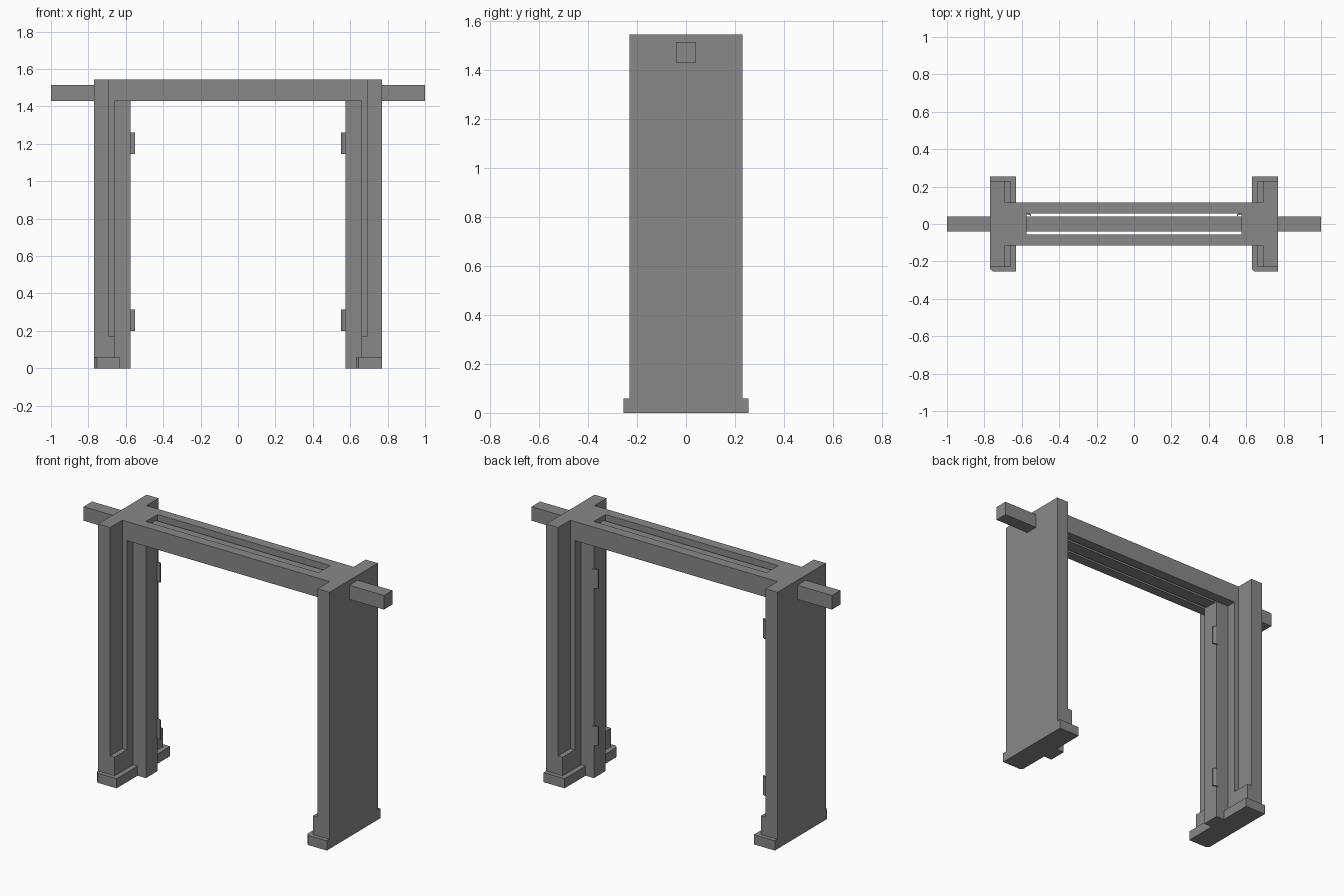
import bpy
import bmesh

old = bpy.data.objects.get("Cube")
if old:
    bpy.data.objects.remove(old, do_unlink=True)

# One plain grey material
grey = bpy.data.materials.new("plain_grey")
grey.use_nodes = True
colour = (0.25, 0.25, 0.25, 1)
grey.diffuse_color = colour
grey.node_tree.nodes["Principled BSDF"].inputs["Base Color"].default_value = colour

TOP = 1.545
BEAM_BOTTOM = 1.43


def prism(name, outline, z0, z1, side=1):
    """Extrude a plan outline upward; side -1 mirrors it across x."""
    bm = bmesh.new()
    face = bm.faces.new([bm.verts.new((x * side, y, z0)) for x, y in outline])
    grown = bmesh.ops.extrude_face_region(bm, geom=[face])
    for v in grown["geom"]:
        if isinstance(v, bmesh.types.BMVert):
            v.co.z = z1
    bmesh.ops.recalc_face_normals(bm, faces=bm.faces)
    mesh = bpy.data.meshes.new(name)
    bm.to_mesh(mesh)
    bm.free()
    mesh.materials.append(grey)
    obj = bpy.data.objects.new(name, mesh)
    bpy.context.scene.collection.objects.link(obj)
    return obj


def box(name, x0, x1, y0, y1, z0, z1, side=1):
    return prism(name, [(x0, y0), (x1, y0), (x1, y1), (x0, y1)], z0, z1, side)


# Leg section: outer slab, stepped web and inner guide post
half = [(0.77, 0.23), (0.69, 0.23), (0.69, 0.115),
        (0.66, 0.115), (0.66, 0.055), (0.575, 0.055)]
section = half + [(x, -y) for x, y in reversed(half)]

for side, label in ((1, "left"), (-1, "right")):
    prism(label + "_leg", section, 0, TOP, side)

    # Foot with one clipped front corner
    x0, x1, cut = 0.63, 0.77, 0.015
    front = [(x0, -0.255 + cut), (x0 + cut, -0.255), (x1, -0.255)]
    if side < 0:
        front = [(x0, -0.255), (x1 - cut, -0.255), (x1, -0.255 + cut)]
    prism(label + "_foot", front + [(x1, 0.255), (x0, 0.255)], 0, 0.058, side)

    # Low ledges that close the bottom of the grooves
    for y, end in ((-0.23, "front"), (0.115, "back")):
        box(f"{label}_{end}_ledge", 0.66, 0.69, y, y + 0.115, 0.05, 0.17, side)

    # Small clips on the back edge of the post
    for z, level in ((0.2, "lower"), (1.145, "upper")):
        clip = [(0.55, 0.043), (0.55, 0.052), (0.565, 0.06),
                (0.585, 0.06), (0.585, 0.05), (0.565, 0.05)]
        prism(f"{label}_{level}_clip", clip, z, z + 0.115, side)

# Twin rails of the top beam, leaving an open slot
for y, label in ((-0.115, "front"), (0.055, "back")):
    box(label + "_rail", -0.66, 0.66, y, y + 0.06, BEAM_BOTTOM, TOP)

# Square bar through the slot and both legs
box("cross_bar", -1, 1, -0.04, 0.04, BEAM_BOTTOM, 1.515)
